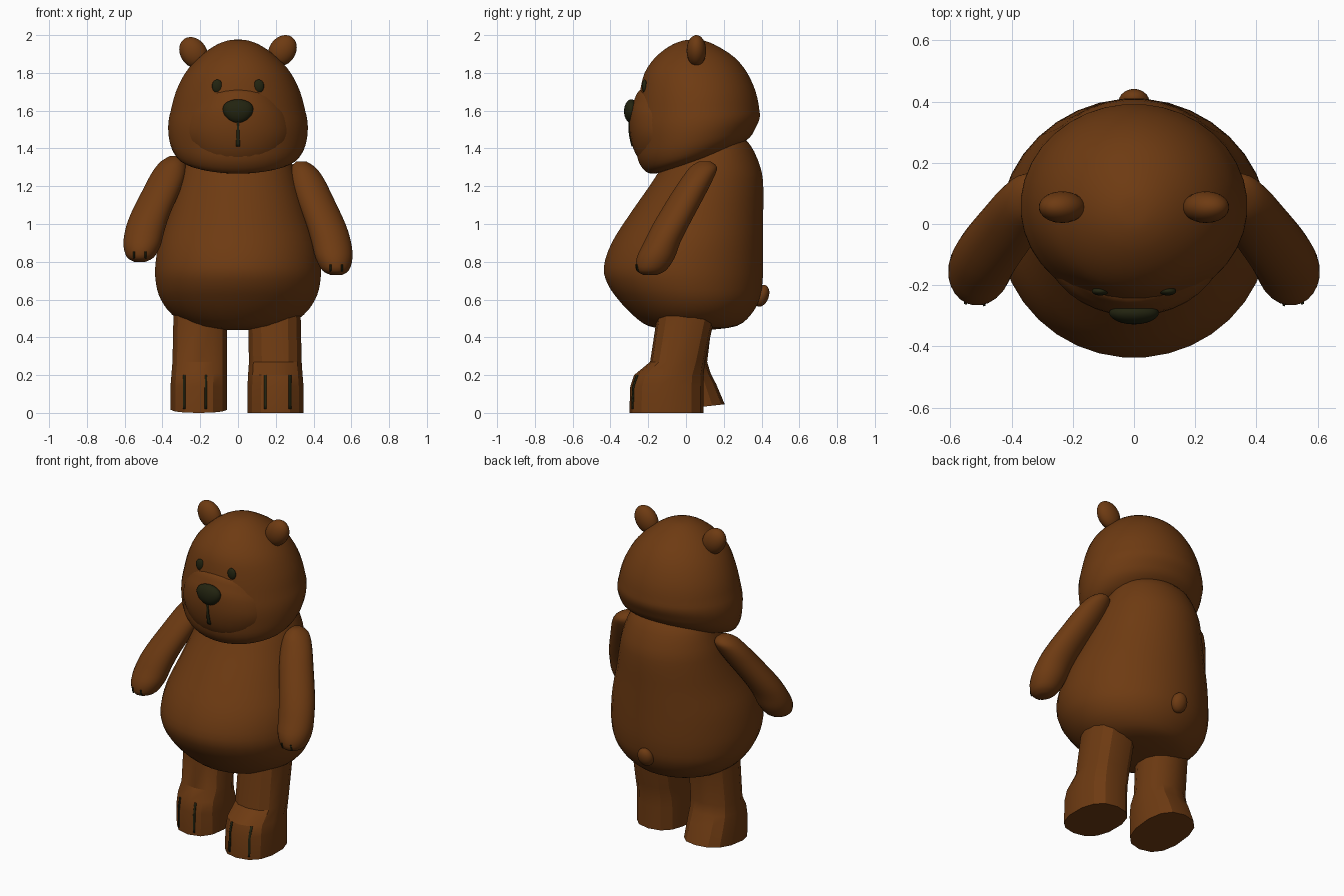
import bpy, bmesh, math
from mathutils import Vector, Matrix
from mathutils.bvhtree import BVHTree

if "Cube" in bpy.data.objects:
    bpy.data.objects.remove(bpy.data.objects["Cube"])


def material(name, rgb):
    m = bpy.data.materials.new(name)
    m.use_nodes = True
    m.diffuse_color = (*rgb, 1)
    bsdf = next(n for n in m.node_tree.nodes if n.type == 'BSDF_PRINCIPLED')
    bsdf.inputs["Base Color"].default_value = (*rgb, 1)
    bsdf.inputs["Roughness"].default_value = 0.8
    return m


BROWN = material("brown fur", (0.155, 0.043, 0.006))
DARK = material("dark nose", (0.016, 0.017, 0.005))


def finish(name, bm, mat, angle=50):
    bmesh.ops.recalc_face_normals(bm, faces=bm.faces)
    me = bpy.data.meshes.new(name)
    bm.to_mesh(me)
    bm.free()
    me.materials.append(mat)
    me.shade_smooth()
    me.set_sharp_from_angle(angle=math.radians(angle))
    ob = bpy.data.objects.new(name, me)
    bpy.context.collection.objects.link(ob)
    return ob


def resample(rows, steps):
    """Catmull-Rom interpolation between the cross-section rows."""
    out = []
    for i in range(len(rows) - 1):
        a, b, c, d = (rows[max(0, min(len(rows) - 1, i + k))] for k in (-1, 0, 1, 2))
        for s in range(steps):
            t = s / steps
            out.append([0.5 * (2 * q + (r - p) * t + (2 * p - 5 * q + 4 * r - w) * t * t
                               + (3 * q - p - 3 * r + w) * t ** 3)
                        for p, q, r, w in zip(a, b, c, d)])
    return out + [rows[-1]]


def loft(name, rows, sides=36, steps=3, power=2.0, warp=None, angle=50):
    """Stack of oval sections, each row being z, x min, x max, y min, y max."""
    bm = bmesh.new()
    rings = []
    for z, x0, x1, y0, y1 in resample(rows, steps):
        ring = []
        for k in range(sides):
            a = math.tau * (k + 0.5) / sides
            c, s = math.cos(a), math.sin(a)
            p = Vector(((x0 + x1) / 2 + (x1 - x0) / 2 * math.copysign(abs(c) ** (2 / power), c),
                        (y0 + y1) / 2 + (y1 - y0) / 2 * math.copysign(abs(s) ** (2 / power), s), z))
            ring.append(bm.verts.new(warp(p) if warp else p))
        rings.append(ring)
    for lo, hi in zip(rings, rings[1:]):
        for k in range(sides):
            n = (k + 1) % sides
            bm.faces.new((lo[k], lo[n], hi[n], hi[k]))
    bm.faces.new(rings[0][::-1])
    bm.faces.new(rings[-1])
    return finish(name, bm, BROWN, angle)


def symmetric(rows):
    return [(z, -r, r, y0, y1) for z, r, y0, y1 in rows]


def ball(name, loc, size, mat=BROWN, rot=(0, 0, 0), shape=None):
    bm = bmesh.new()
    bmesh.ops.create_uvsphere(bm, u_segments=24, v_segments=14, radius=1)
    for v in bm.verts:
        if shape:
            v.co = shape(v.co)
        v.co = Vector(a * b for a, b in zip(v.co, size))
    turn = Matrix.Rotation(rot[1], 4, 'Y') @ Matrix.Rotation(rot[0], 4, 'X')
    bmesh.ops.transform(bm, matrix=Matrix.Translation(loc) @ turn, verts=bm.verts)
    return finish(name, bm, mat)


def front_hit(ob, x, z):
    bm = bmesh.new()
    bm.from_mesh(ob.data)
    hit = BVHTree.FromBMesh(bm).ray_cast(Vector((x, -3, z)), Vector((0, 1, 0)))[0]
    bm.free()
    return hit


def stitch(name, ob, x, z0, z1, width0, width1):
    """Thin dark strip lying on the front of a part."""
    bm = bmesh.new()
    pairs = []
    for i in range(9):
        t = i / 8
        w = (width0 + (width1 - width0) * t) / 2
        hits = [front_hit(ob, x + s * w, z0 + (z1 - z0) * t) for s in (-1, 1)]
        if all(hits):
            pairs.append([bm.verts.new(h + Vector((0, -0.003, 0))) for h in hits])
    for (a, b), (c, d) in zip(pairs, pairs[1:]):
        bm.faces.new((a, b, d, c))
    strip = finish(name, bm, DARK)
    mod = strip.modifiers.new("thickness", 'SOLIDIFY')
    mod.thickness, mod.offset = 0.006, 0


# Torso, pear shaped with a forward belly and straight back
loft("body", symmetric([
    (0.44, 0.10, -0.08, 0.13), (0.46, 0.25, -0.20, 0.27), (0.52, 0.35, -0.285, 0.345),
    (0.60, 0.41, -0.36, 0.39), (0.68, 0.435, -0.415, 0.405), (0.77, 0.44, -0.437, 0.41),
    (0.90, 0.42, -0.395, 0.41), (1.05, 0.37, -0.30, 0.41), (1.20, 0.325, -0.195, 0.41),
    (1.30, 0.295, -0.13, 0.395), (1.42, 0.24, -0.05, 0.34), (1.50, 0.15, 0.0, 0.25)]))


# Head, with the underside rising toward the back
def tilt(p):
    t = max(0.0, min(1.0, (1.6 - p.z) / 0.33))
    return Vector((p.x, p.y, p.z + 0.28 * (p.y + 0.15) * t))


head = loft("head", symmetric([
    (1.265, 0.10, -0.12, 0.10), (1.275, 0.23, -0.18, 0.20), (1.30, 0.31, -0.22, 0.27),
    (1.36, 0.35, -0.255, 0.34), (1.44, 0.368, -0.265, 0.37), (1.52, 0.37, -0.27, 0.39),
    (1.60, 0.357, -0.26, 0.39), (1.70, 0.33, -0.245, 0.37), (1.80, 0.28, -0.22, 0.325),
    (1.88, 0.21, -0.165, 0.26), (1.94, 0.13, -0.09, 0.17), (1.97, 0.06, -0.02, 0.10),
    (1.976, 0.01, 0.03, 0.05)]), warp=tilt)

# Muzzle, its upper edge arching across the face
muzzle = loft("muzzle", symmetric([
    (1.29, 0.16, -0.19, 0.10), (1.33, 0.23, -0.24, 0.15), (1.40, 0.28, -0.28, 0.2),
    (1.50, 0.30, -0.30, 0.2), (1.60, 0.29, -0.295, 0.2), (1.66, 0.27, -0.274, 0.2),
    (1.705, 0.25, -0.25, 0.2), (1.725, 0.22, -0.20, 0.15)]),
    warp=lambda p: Vector((p.x, p.y, p.z - 0.9 * p.x ** 2 * max(0, p.z - 1.4) / 0.3)))

# Nose, wide on top and narrowing below
ball("nose", (0, -0.29, 1.597), (0.08, 0.038, 0.063), DARK,
     shape=lambda c: Vector((c.x * (1 + 0.18 * c.z), c.y, c.z)))
stitch("mouth_line", muzzle, 0, 1.41, 1.54, 0.022, 0.009)

# Tail
ball("tail", (0, 0.40, 0.62), (0.05, 0.038, 0.06), rot=(-0.35, 0, 0))

# Arm sections hanging outward and forward from the shoulder
ARM = [(0.73, 0.49, 0.55, -0.225, -0.155), (0.755, 0.445, 0.588, -0.262, -0.105),
       (0.82, 0.41, 0.607, -0.262, -0.06), (0.90, 0.39, 0.60, -0.225, -0.03),
       (1.00, 0.36, 0.57, -0.175, 0.02), (1.15, 0.30, 0.50, -0.085, 0.10),
       (1.24, 0.275, 0.455, -0.025, 0.145), (1.30, 0.28, 0.41, 0.02, 0.165),
       (1.332, 0.31, 0.36, 0.07, 0.13)]
# Legs: the left one stands a step forward, the right heel trails
LEFT_LEG = [(0.0, 0.047, 0.35, -0.30, 0.092), (0.14, 0.047, 0.35, -0.295, 0.092),
            (0.20, 0.05, 0.345, -0.275, 0.093), (0.27, 0.055, 0.34, -0.19, 0.10),
            (0.50, 0.05, 0.335, -0.155, 0.15), (0.62, 0.06, 0.32, -0.14, 0.16)]
RIGHT_LEG = [(0.0, 0.055, 0.36, -0.20, 0.205), (0.14, 0.055, 0.36, -0.195, 0.16),
             (0.21, 0.055, 0.355, -0.18, 0.13), (0.27, 0.055, 0.35, -0.14, 0.112),
             (0.50, 0.055, 0.345, -0.13, 0.14), (0.62, 0.065, 0.33, -0.12, 0.15)]


def lift_heel(p):
    k = max(0.0, 1 - p.z / 0.2)
    return Vector((p.x, p.y, p.z + 0.045 * k * max(0.0, (p.y + 0.2) / 0.4)))


def mirrored(rows):
    return [(z, -x1, -x0, y0, y1) for z, x0, x1, y0, y1 in rows]


for side, s in (("left", 1), ("right", -1)):
    # Ears and eyes
    ball(side + "_ear", (s * 0.235, 0.055, 1.9175 if s > 0 else 1.907),
         (0.07, 0.052, 0.088), rot=(0, s * 0.6, 0))
    ball(side + "_eye", front_hit(head, s * 0.11, 1.73), (0.028, 0.014, 0.035), DARK)

    # Arms, the right one raised slightly
    rows = ARM
    if s < 0:
        rows = mirrored([(0.80 + (r[0] - 0.73) * 0.93, *r[1:]) for r in ARM])
    arm = loft(side + "_arm", rows, sides=24)
    base = rows[0][0]
    for i, x in enumerate((0.49, 0.55)):
        stitch(f"{side}_hand_line_{i + 1}", arm, s * x, base + 0.02, base + 0.055, 0.007, 0.007)

    # Legs with toe lines
    if s > 0:
        leg = loft("left_leg", LEFT_LEG, sides=14, steps=1, power=2.4, angle=27)
    else:
        leg = loft("right_leg", mirrored(RIGHT_LEG), sides=14, steps=1, power=2.4,
                   warp=lift_heel, angle=27)
    for i, x in enumerate((0.145, 0.275) if s > 0 else (0.17, 0.285)):
        stitch(f"{side}_toe_line_{i + 1}", leg, s * x, 0.02, 0.20, 0.011, 0.011)
